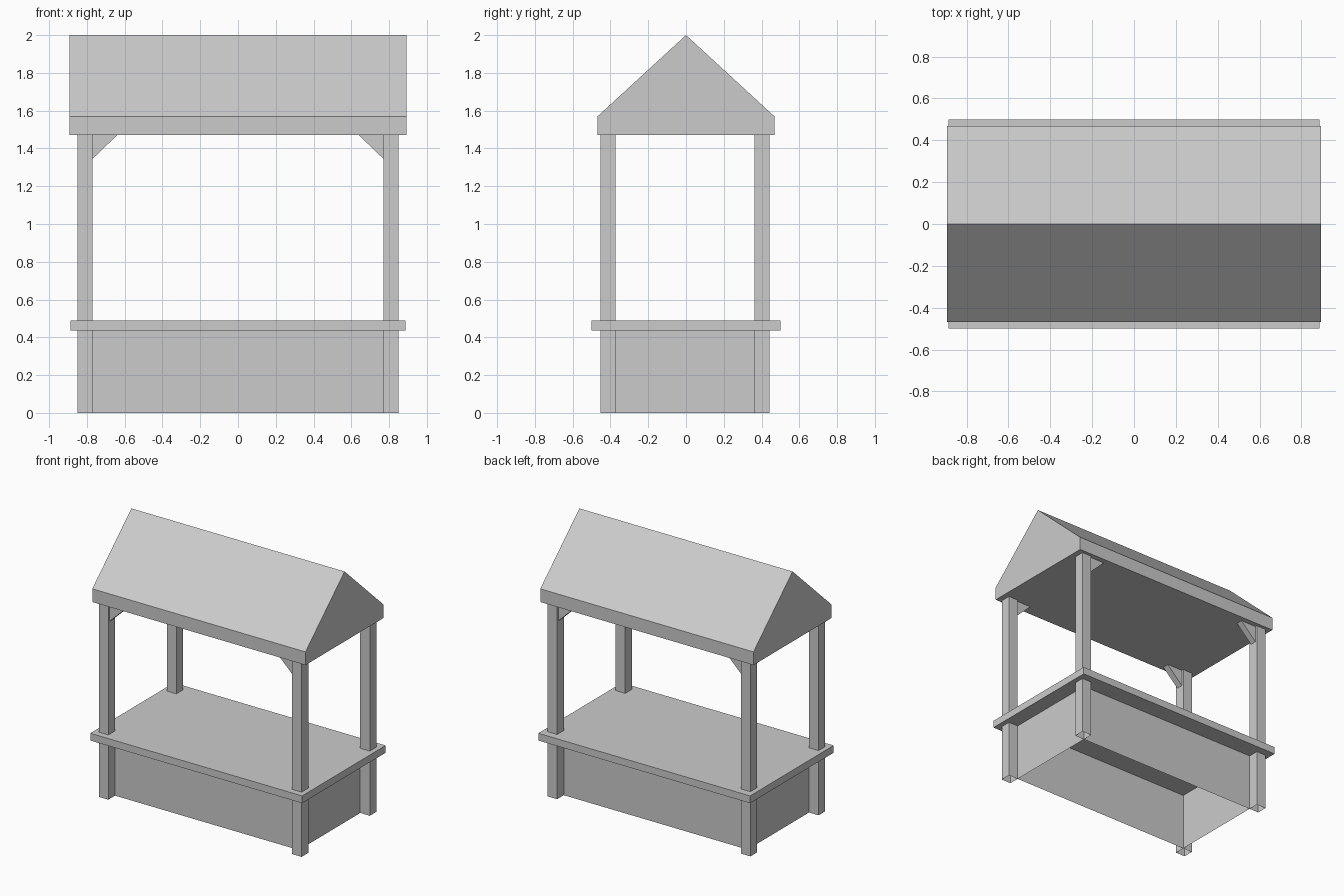
import bpy
import bmesh

default = bpy.data.objects.get("Cube")
if default:
    bpy.data.objects.remove(default, do_unlink=True)

# Single flat colour
GREY = (0.6, 0.6, 0.6, 1.0)
grey = bpy.data.materials.new("light_grey")
grey.use_nodes = True
grey.diffuse_color = GREY
grey.node_tree.nodes["Principled BSDF"].inputs["Base Color"].default_value = GREY


def finish(name, bm):
    """Turn a bmesh into a named, flat-shaded object."""
    bmesh.ops.recalc_face_normals(bm, faces=bm.faces)
    mesh = bpy.data.meshes.new(name)
    bm.to_mesh(mesh)
    bm.free()
    mesh.materials.append(grey)
    obj = bpy.data.objects.new(name, mesh)
    bpy.context.collection.objects.link(obj)
    return obj


def box(name, x, y, z, open_ends=()):
    """Box from (min, max) ranges; open_ends lists 'top' / 'bottom' caps to leave out."""
    bm = bmesh.new()
    bmesh.ops.create_cube(bm, size=1)
    for v in bm.verts:
        v.co = [r[0] if c < 0 else r[1] for c, r in zip(v.co, (x, y, z))]
    bmesh.ops.recalc_face_normals(bm, faces=bm.faces)
    bm.normal_update()
    caps = [f for f in bm.faces
            if (f.normal.z > 0.5 and "top" in open_ends)
            or (f.normal.z < -0.5 and "bottom" in open_ends)]
    bmesh.ops.delete(bm, geom=caps, context="FACES")
    return finish(name, bm)


def prism(name, points, axis, start, end):
    """Extrude a profile along x (points are y, z) or along y (points are x, z)."""
    bm = bmesh.new()
    if axis == "x":
        verts = [bm.verts.new((start, a, b)) for a, b in points]
        move = (end - start, 0, 0)
    else:
        verts = [bm.verts.new((a, start, b)) for a, b in points]
        move = (0, end - start, 0)
    face = bm.faces.new(verts)
    result = bmesh.ops.extrude_face_region(bm, geom=[face], use_keep_orig=True)
    moved = [g for g in result["geom"] if isinstance(g, bmesh.types.BMVert)]
    bmesh.ops.translate(bm, verts=moved, vec=move)
    return finish(name, bm)


POST = 0.08
POST_X = 0.77          # inner face of the posts
EAVE = 1.47            # underside of the roof
ROWS = {"front": (-0.452, -0.372), "back": (0.363, 0.443)}

# Stall base: thin walls between the inner corners of the posts, open below
box("base_walls", (-POST_X, POST_X), (ROWS["front"][1], ROWS["back"][0]),
    (0, 0.435), open_ends=("top", "bottom"))

# Counter slab
box("counter", (-0.887, 0.887), (-0.5, 0.5), (0.435, 0.49))

# Corner posts with a triangular brace under the roof
for row, (y0, y1) in ROWS.items():
    for side, s in (("left", 1), ("right", -1)):
        xs = sorted((s * POST_X, s * (POST_X + POST)))
        box(f"{row}_{side}_post", xs, (y0, y1), (0, EAVE), open_ends=("bottom",))
        corner = [(s * POST_X, EAVE), (s * 0.64, EAVE), (s * POST_X, 1.345)]
        prism(f"{row}_{side}_brace", corner, "y", y0 + 0.015, y1 - 0.015)

# Solid gable roof
gable = [(-0.468, EAVE), (0.468, EAVE), (0.468, 1.57), (0, 2.0), (-0.468, 1.57)]
prism("roof", gable, "x", -0.893, 0.893)
